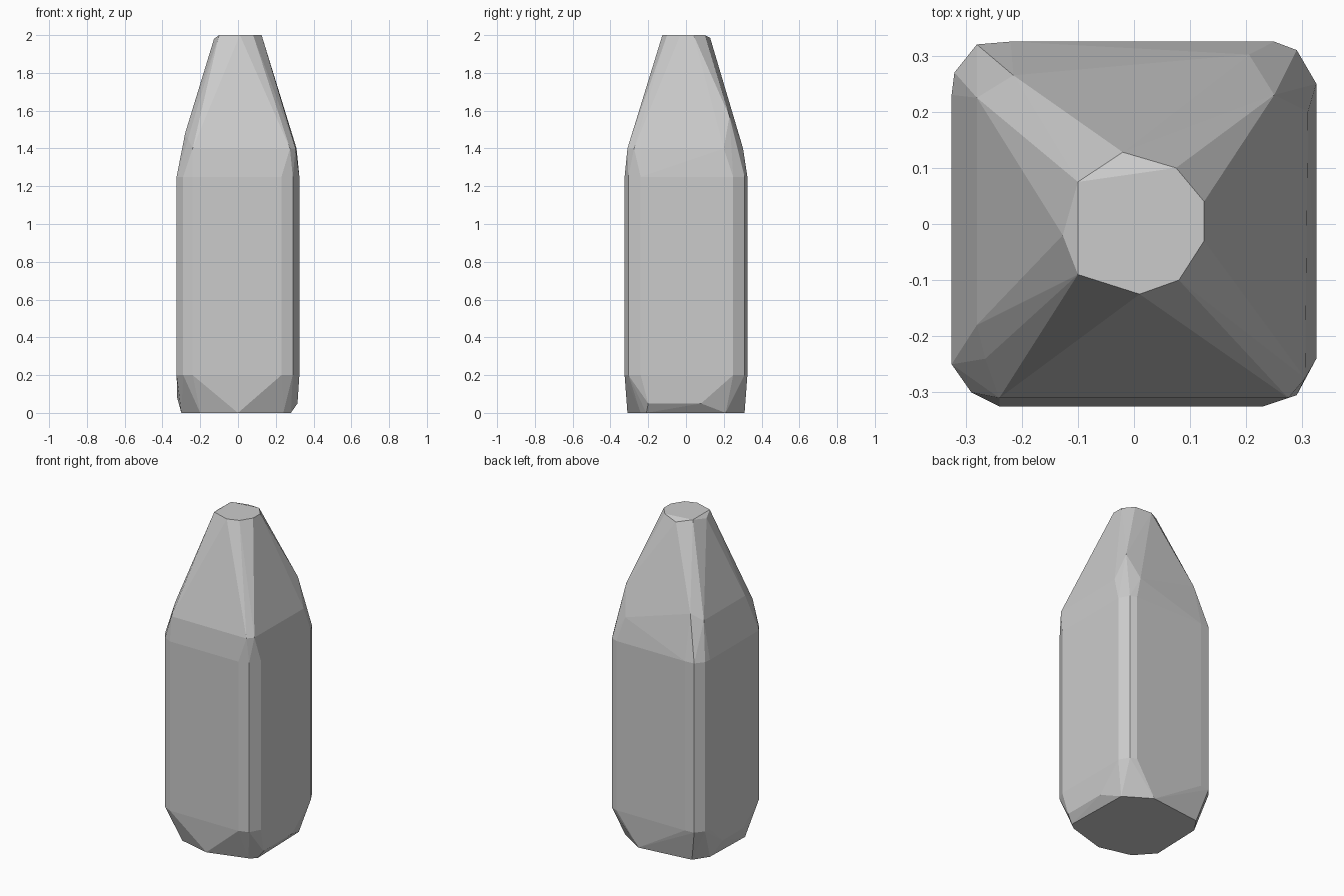
import bpy
import bmesh
import math
from mathutils import Vector

# Remove the default cube only
default_cube = bpy.data.objects.get("Cube")
if default_cube:
    bpy.data.objects.remove(default_cube, do_unlink=True)


def make_material(name, colour):
    """Plain flat colour, visible in the viewport and in a render."""
    material = bpy.data.materials.new(name)
    material.use_nodes = True
    material.diffuse_color = colour
    shader = next(node for node in material.node_tree.nodes
                  if node.type == 'BSDF_PRINCIPLED')
    shader.inputs["Base Color"].default_value = colour
    return material


def section(outline, height):
    """Place a flat outline at the given height."""
    return [Vector((x, y, height)) for x, y in outline]


def hull_object(name, points, material):
    """Wrap a faceted convex skin around the points."""
    mesh = bpy.data.meshes.new(name)
    bm = bmesh.new()
    for point in points:
        bm.verts.new(point)
    result = bmesh.ops.convex_hull(bm, input=bm.verts[:])
    unused = set(result["geom_interior"]) | set(result["geom_unused"])
    loose = [item for item in unused
             if isinstance(item, bmesh.types.BMVert) and item.is_valid
             and not item.link_faces]
    bmesh.ops.delete(bm, geom=loose, context='VERTS')
    bmesh.ops.dissolve_limit(bm, angle_limit=math.radians(1),
                             verts=bm.verts[:], edges=bm.edges[:])
    bmesh.ops.recalc_face_normals(bm, faces=bm.faces[:])
    bm.to_mesh(mesh)
    bm.free()
    mesh.materials.append(material)
    for polygon in mesh.polygons:
        polygon.use_smooth = False
    obj = bpy.data.objects.new(name, mesh)
    bpy.context.collection.objects.link(obj)
    return obj


# Flat underside, narrower than the walls
base_outline = [(.28, -.21), (.27, .21), (.11, .31), (-.23, .27), (-.29, .18),
                (-.3, -.15), (-.2, -.26), (0, -.31), (.24, -.24)]

# Roughly chamfered square walls
wall_outline = [(.325, -.24), (.325, .25), (.29, .31), (.25, .325),
                (-.22, .325), (-.28, .32), (-.32, .27), (-.325, .23),
                (-.325, -.25), (-.29, -.3), (-.24, -.325),
                (.23, -.325), (.29, -.305)]

# Small uneven cap at the tip
cap_outline = [(-.1, .075), (.075, .1), (.125, .04), (.125, -.03),
               (.08, -.1), (.01, -.125), (-.1, -.09)]
cap_low_corners = [Vector((-.02, .128, 1.985)), Vector((-.127, -.02, 1.98))]

# Uneven shoulder corners where the taper begins
shoulder = [Vector(corner) for corner in (
    (.275, -.31, 1.4), (.305, -.275, 1.4), (.31, .2, 1.4),
    (.25, .23, 1.57), (.205, .302, 1.4), (-.215, .265, 1.52),
    (-.28, .225, 1.48), (-.28, -.18, 1.48), (-.265, -.24, 1.45),
    (-.24, -.31, 1.4))]

# Low facets around the bottom rim
rim = [Vector(corner) for corner in (
    (.315, -.2, .05), (.315, .08, .05), (-.322, .1, .08), (-.322, -.1, .08))]

stone_grey = make_material("stone grey", (.6, .6, .6, 1))
body_points = (section(base_outline, 0) + rim
               + section(wall_outline, .2) + section(wall_outline, 1.25)
               + shoulder + section(cap_outline, 2) + cap_low_corners)
hull_object("faceted_pillar", body_points, stone_grey)
